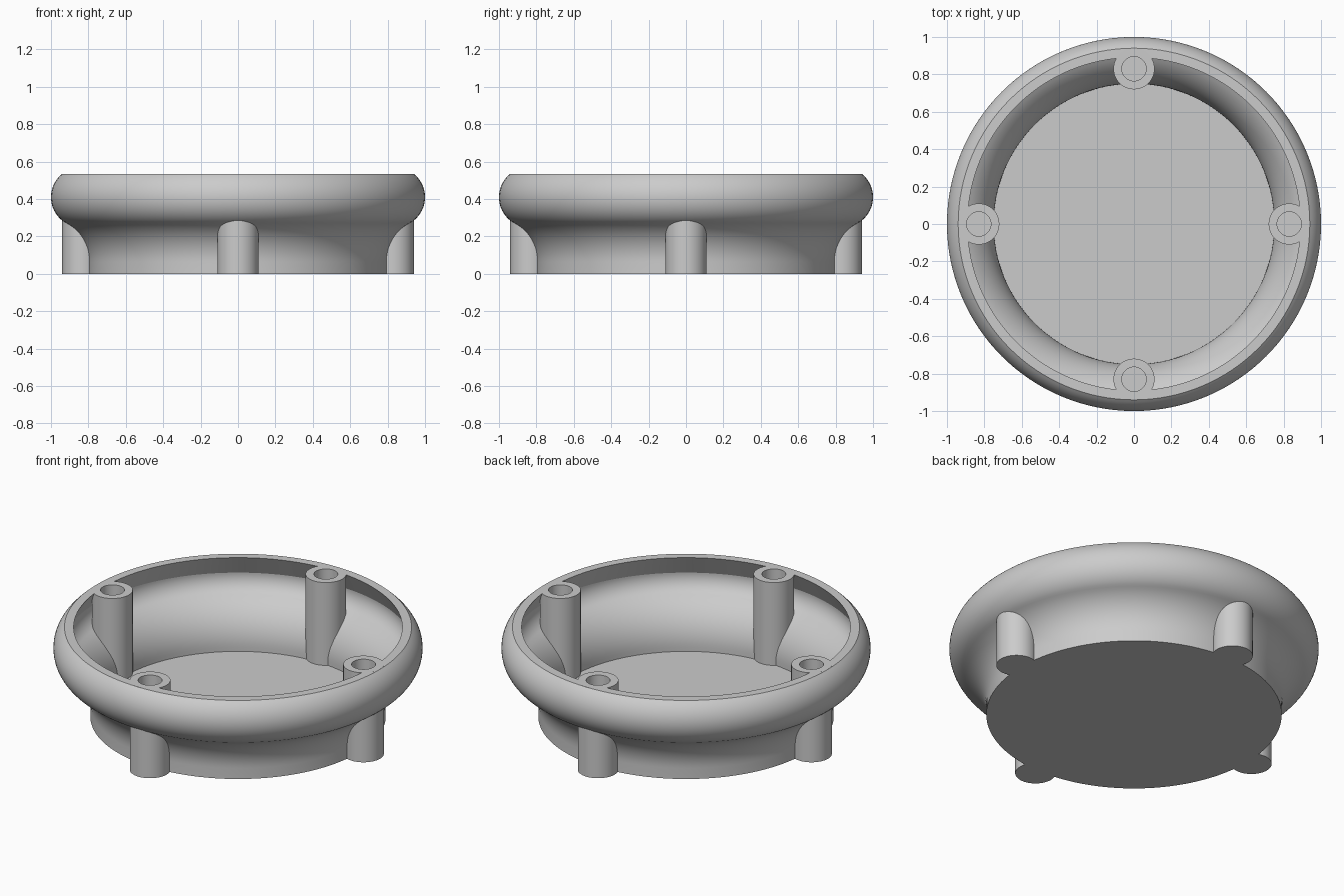
import bpy, bmesh, math
from mathutils import Vector

cube = bpy.data.objects.get("Cube")
if cube:
    bpy.data.objects.remove(cube, do_unlink=True)

grey = bpy.data.materials.new("light_grey")
grey.use_nodes = True
colour = (0.6, 0.6, 0.6, 1)
grey.diffuse_color = colour
grey.node_tree.nodes["Principled BSDF"].inputs["Base Color"].default_value = colour


def arc(cx, cz, radius, start, end, steps=14):
    """Points along an arc in the profile plane, angles in degrees."""
    angles = [math.radians(start + (end - start) * i / steps) for i in range(steps + 1)]
    return [(cx + radius * math.cos(a), cz + radius * math.sin(a)) for a in angles]


def lathe(name, profile, sides, location=(0, 0, 0)):
    """Revolve a (radius, height) profile around the vertical axis."""
    bm = bmesh.new()
    verts = [bm.verts.new((r, 0, z)) for r, z in profile]
    edges = [bm.edges.new(pair) for pair in zip(verts, verts[1:])]
    bmesh.ops.spin(bm, geom=verts + edges, cent=(0, 0, 0), axis=(0, 0, 1),
                   angle=math.tau, steps=sides)
    bmesh.ops.remove_doubles(bm, verts=bm.verts, dist=0.0005)
    bmesh.ops.recalc_face_normals(bm, faces=bm.faces)
    mesh = bpy.data.meshes.new(name)
    bm.to_mesh(mesh)
    bm.free()
    mesh.materials.append(grey)
    obj = bpy.data.objects.new(name, mesh)
    obj.location = location
    bpy.context.collection.objects.link(obj)
    return obj


def activate(obj):
    bpy.ops.object.select_all(action='DESELECT')
    obj.select_set(True)
    bpy.context.view_layer.objects.active = obj


HEIGHT, WALL, FLOOR = 0.535, 0.05, 0.04
POST_R, HOLE_R, HOLE_Z, POST_RING = 0.11, 0.065, 0.06, 0.83
BULGE = (0.84, 0.41)     # centre of the rounded rim section
NECK = (1.04, 0.064)     # centre of the concave flare

# Bowl: flared neck under a bulging rim, hollow with an even wall
profile = [(0, 0), (0.80, 0)]
profile += arc(*NECK, 0.24, 180, 120)
profile += arc(*BULGE, 0.16, -60, 51.3, 20)[1:]
profile += [(0.89, HEIGHT)]
profile += arc(*BULGE, 0.16 - WALL, 4, -60)
profile += arc(*NECK, 0.24 + WALL, 120, 180)[1:]
profile += [(0.75, FLOOR), (0, FLOOR)]
bowl = lathe("bowl", profile, 128)

# Four screw posts with blind holes, the holes also cleared through the bowl wall
post_profile = [(0, 0), (POST_R, 0), (POST_R, HEIGHT), (HOLE_R, HEIGHT),
                (HOLE_R, HOLE_Z), (0, HOLE_Z)]
hole_profile = [(0, HOLE_Z), (HOLE_R, HOLE_Z), (HOLE_R, 0.7), (0, 0.7)]
posts = []
for side, direction in {"left": (1, 0, 0), "right": (-1, 0, 0),
                        "front": (0, -1, 0), "back": (0, 1, 0)}.items():
    spot = Vector(direction) * POST_RING
    posts.append(lathe(side + "_post", post_profile, 48, spot))
    cutter = lathe(side + "_hole_cutter", hole_profile, 48, spot)
    cutter.hide_render = True
    activate(bowl)
    mod = bowl.modifiers.new("screw_hole", 'BOOLEAN')
    mod.operation = 'DIFFERENCE'
    mod.solver = 'EXACT'
    mod.object = cutter
    bpy.ops.object.modifier_apply(modifier=mod.name)
    bpy.data.objects.remove(cutter, do_unlink=True)

# Smooth curved walls while keeping the rims crisp
for obj in [bowl] + posts:
    activate(obj)
    bpy.ops.object.shade_smooth_by_angle(angle=math.radians(20))
